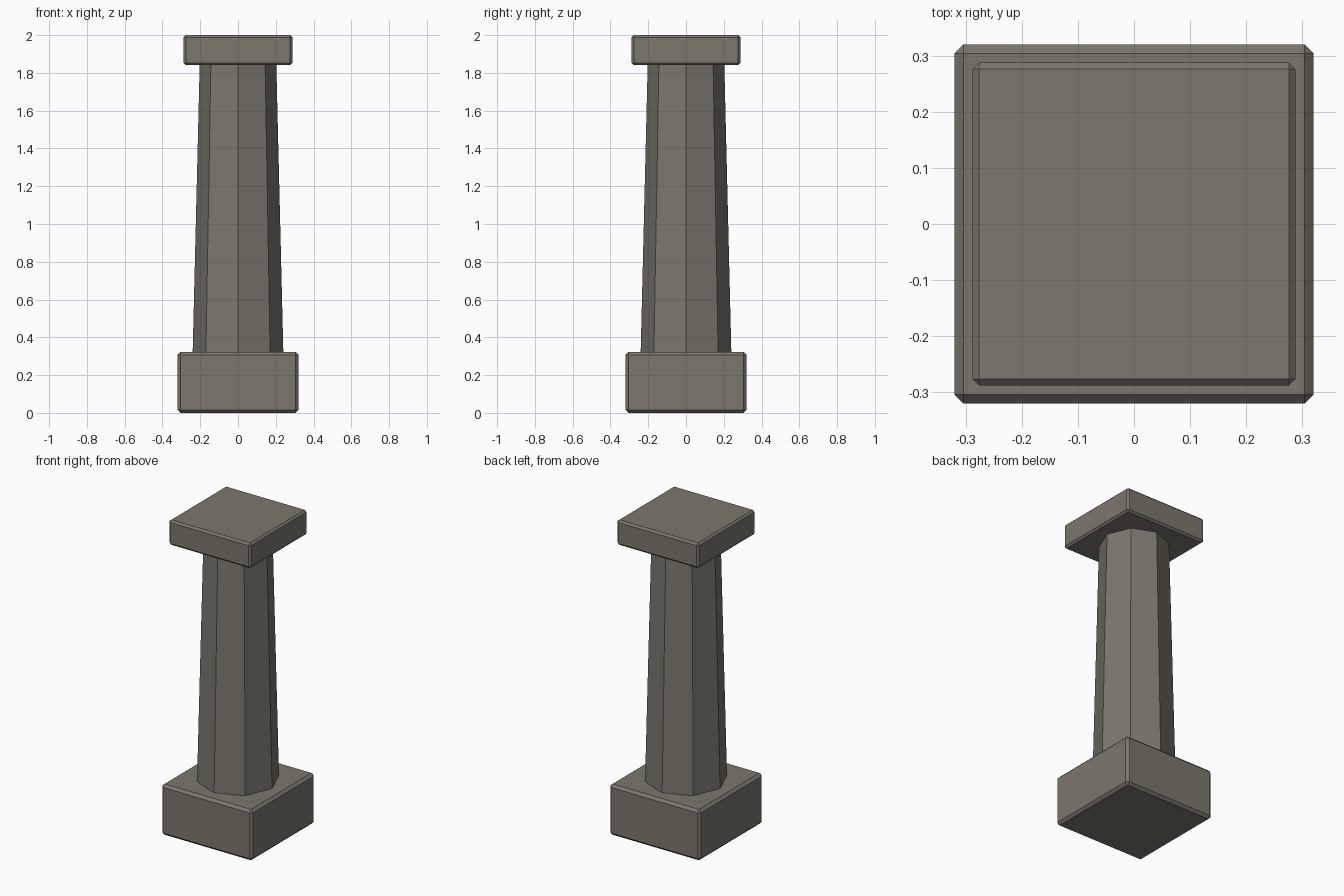
import bpy

if "Cube" in bpy.data.objects:
    bpy.data.objects.remove(bpy.data.objects["Cube"])

stone = bpy.data.materials.new("stone")
stone.diffuse_color = (0.2, 0.185, 0.155, 1)
stone.use_nodes = True
stone.node_tree.nodes["Principled BSDF"].inputs["Base Color"].default_value = stone.diffuse_color


def slab(name, half, z0, z1, chamfer):
    """Square block with single-segment chamfered edges."""
    bpy.ops.mesh.primitive_cube_add(size=1, location=(0, 0, (z0 + z1) / 2))
    ob = bpy.context.object
    ob.name = name
    ob.scale = (2 * half, 2 * half, z1 - z0)
    bpy.ops.object.transform_apply(location=False, rotation=False, scale=True)
    bevel = ob.modifiers.new("chamfer", 'BEVEL')
    bevel.width = chamfer
    bevel.segments = 1
    ob.data.materials.append(stone)
    return ob


# Square foot and cap
slab("base", 0.32, 0.0, 0.323, 0.016)
slab("capital", 0.288, 1.841, 2.0, 0.012)

# Tapered octagonal shaft, corners pointing along the axes
z0, z1 = 0.323, 1.841
bpy.ops.mesh.primitive_cone_add(vertices=8, radius1=0.24, radius2=0.203,
                                depth=z1 - z0, location=(0, 0, (z0 + z1) / 2))
shaft = bpy.context.object
shaft.name = "shaft"
shaft.data.materials.append(stone)
